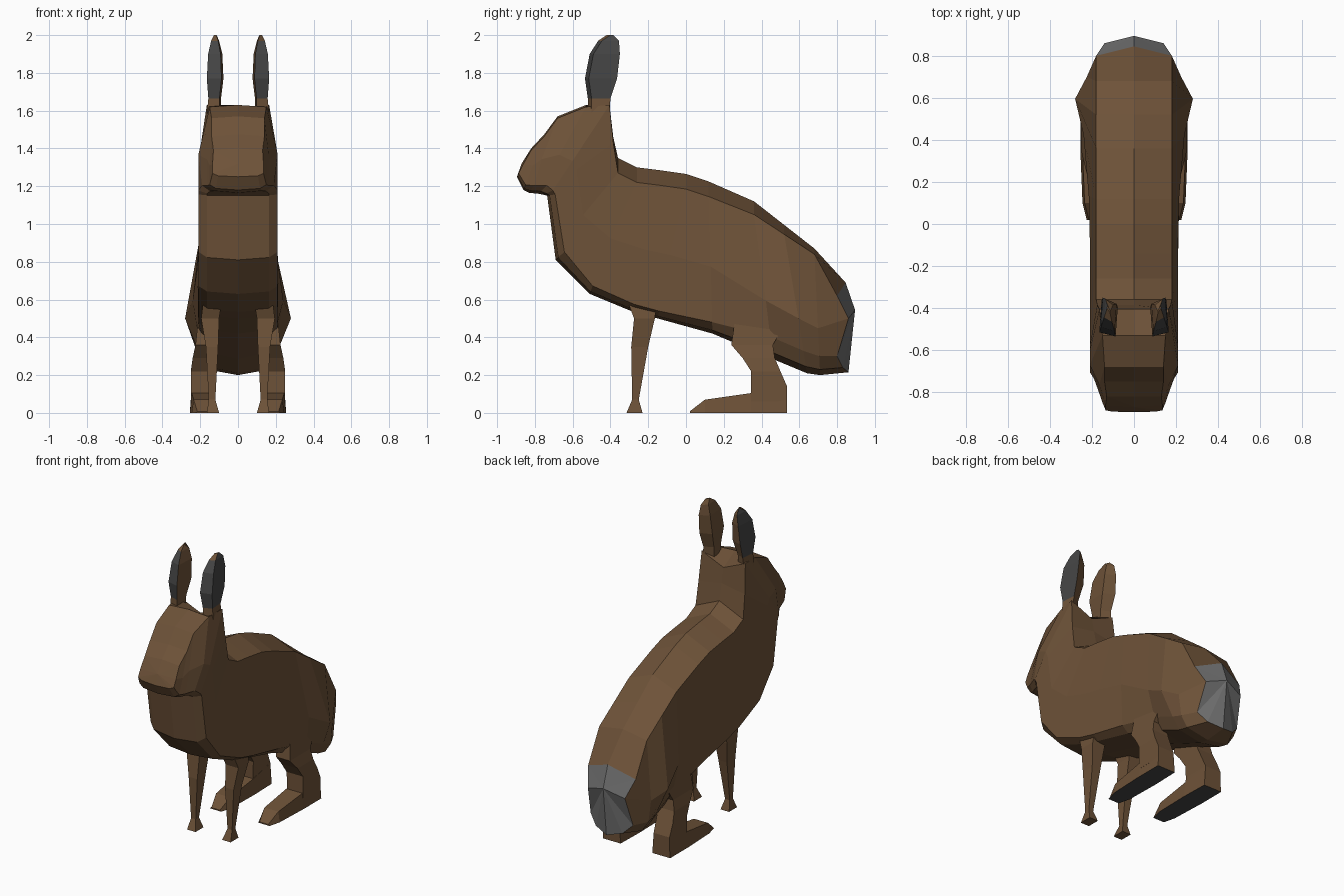
import bpy, bmesh
from mathutils import Vector

if "Cube" in bpy.data.objects:
    bpy.data.objects.remove(bpy.data.objects["Cube"])


def material(name, r, g, b):
    m = bpy.data.materials.new(name)
    m.diffuse_color = (r, g, b, 1)
    m.use_nodes = True
    m.node_tree.nodes["Principled BSDF"].inputs["Base Color"].default_value = m.diffuse_color
    return m


BROWN = material("brown_fur", 0.155, 0.085, 0.04)
DARK = material("dark_grey_fur", 0.06, 0.06, 0.06)
GREY = material("tail_grey_fur", 0.16, 0.16, 0.16)


def loft(name, rings, second=None, pick=None, tips=(None, None), mirror=False):
    """Skin closed rings; faces chosen by pick(face, centre) get the second material."""
    bm = bmesh.new()
    loops = [[bm.verts.new(p) for p in ring] for ring in rings]
    n = len(loops[0])
    for a, b in zip(loops, loops[1:]):
        for i in range(n):
            j = (i + 1) % n
            bm.faces.new((a[i], a[j], b[j], b[i]))
    for ring, tip in zip((loops[0], loops[-1]), tips):
        if tip:
            c = bm.verts.new(tip)
            for i in range(n):
                bm.faces.new((ring[i], ring[(i + 1) % n], c))
        else:
            bm.faces.new(ring)
    bmesh.ops.recalc_face_normals(bm, faces=bm.faces)
    bm.normal_update()
    if pick:
        for f in bm.faces:
            f.material_index = int(pick(f, f.calc_center_median()))
    me = bpy.data.meshes.new(name)
    bm.to_mesh(me)
    bm.free()
    me.materials.append(BROWN)
    if second:
        me.materials.append(second)
    ob = bpy.data.objects.new(name, me)
    bpy.context.collection.objects.link(ob)
    if mirror:
        ob.modifiers.new("mirror", 'MIRROR').use_mirror_merge = False
    return ob


def full_ring(half):
    return half + [Vector((-p.x, p.y, p.z)) for p in half[-2:0:-1]]


def section(yt, zt, yb, zb, wt, wm, drop, rise, back=0, low=0.21):
    """Ring slung between a back point and a belly point, with faceted sides."""
    t, b = Vector((0, yt, zt)), Vector((0, yb, zb))
    u = (b - t).normalized()
    side = lambda x, p: Vector((x, p.y, p.z))
    low = min(wm, low)
    belly = b - u * rise + Vector((0, back, 0))
    return full_ring([t, side(wt, t - Vector((0, 0, drop))),
                      side(wm, t.lerp(b, 0.63 if wm > 0.22 else 0.56)),
                      side(low, belly), side(low * 0.78, b.lerp(belly, 0.3)), b])


# Body, neck and head: one faceted skin from the rump to the nose
rump = full_ring([Vector(p) for p in (
    (0, .845, .69), (.18, .80, .62), (.14, .86, .50),
    (.16, .80, .30), (.10, .83, .24), (0, .86, .215))])
stations = [  # back y, z, belly y, z, back width, side width, back drop, belly rise
    (.68, .87, .71, .20, .18, .225, .03, .10),
    (.52, .995, .64, .21, .18, .28, .05, .12),
    (.36, 1.12, .46, .285, .18, .24, .07, .12),
    (.12, 1.225, .14, .42, .18, .215, .08, .06),
    (0, 1.265, -.15, .50, .18, .21, .08, .04),
    (-.14, 1.285, -.28, .535, .18, .21, .08, .04),
    (-.26, 1.30, -.51, .63, .18, .21, .08, .045),
    (-.36, 1.35, -.69, .81, .18, .21, .08, .05, .02),
    (-.385, 1.46, -.735, 1.15, .175, .21, .03, .01, .035),
    (-.405, 1.56, -.755, 1.155, .165, .21, -.07, .03, .03),
    (-.53, 1.63, -.78, 1.16, .15, .21, .01, .05, .02, .19),
    (-.68, 1.57, -.83, 1.165, .14, .165, .01, .04, .01, .165),
    (-.75, 1.475, -.86, 1.18, .14, .15, .01, .03),
    (-.82, 1.40, -.895, 1.25, .13, .135, .01, .02),
]
loft("body", [rump] + [section(*s) for s in stations], GREY,
     lambda f, c: len(f.verts) == 3 and c.y > 0,
     tips=((0, .895, .545), (0, -.87, 1.32)))


# Ears: dark on the front and outer faces, brown behind and inside
def ear_ring(z, yf, yb, xi, xo):
    w = (xo - xi) * 0.12
    return [(xi + w, yf, z), (xo, yf + .02, z), (xo - w, yb, z), (xi, yb - .03, z)]


ears = [(1.58, -.52, -.405, .09, .165), (1.665, -.52, -.40, .09, .157),
        (1.77, -.535, -.365, .077, .165), (1.90, -.51, -.35, .083, .158),
        (1.97, -.465, -.355, .10, .142), (2.0, -.42, -.385, .113, .128)]
loft("ears", [ear_ring(*e) for e in ears], DARK,
     lambda f, c: c.z > 1.67 and (f.normal.x > .45 or f.normal.y < -.6), mirror=True)


# Legs: four-sided tapering limbs
def box_ring(z, y0, y1, x0, x1):
    return [(x0, y0, z), (x1, y0, z), (x1, y1, z), (x0, y1, z)]


front = [(.62, -.32, -.15, .08, .18), (.50, -.275, -.165, .10, .195),
         (.35, -.29, -.20, .105, .17), (.07, -.285, -.25, .12, .155),
         (0, -.315, -.23, .10, .165)]
loft("front_legs", [box_ring(*r) for r in front], mirror=True)

hind = [(.50, .26, .54, .11, .21), (.36, .24, .46, .12, .225),
        (.29, .30, .47, .12, .24), (.22, .345, .50, .125, .25),
        (.14, .345, .535, .13, .25), (.06, .345, .535, .125, .25)]
loft("hind_legs", [box_ring(*r) for r in hind], mirror=True)

# Hind feet: long wedges with dark soles
feet = [(.535, .14, .12, .255), (.345, .105, .115, .255),
        (.10, .07, .12, .245), (.02, .008, .14, .225)]
loft("hind_feet", [[(a, y, 0), (b, y, 0), (b - .01, y, z), (a + .01, y, z)]
                   for y, z, a, b in feet], DARK,
     lambda f, c: f.normal.z < -.9, mirror=True)
